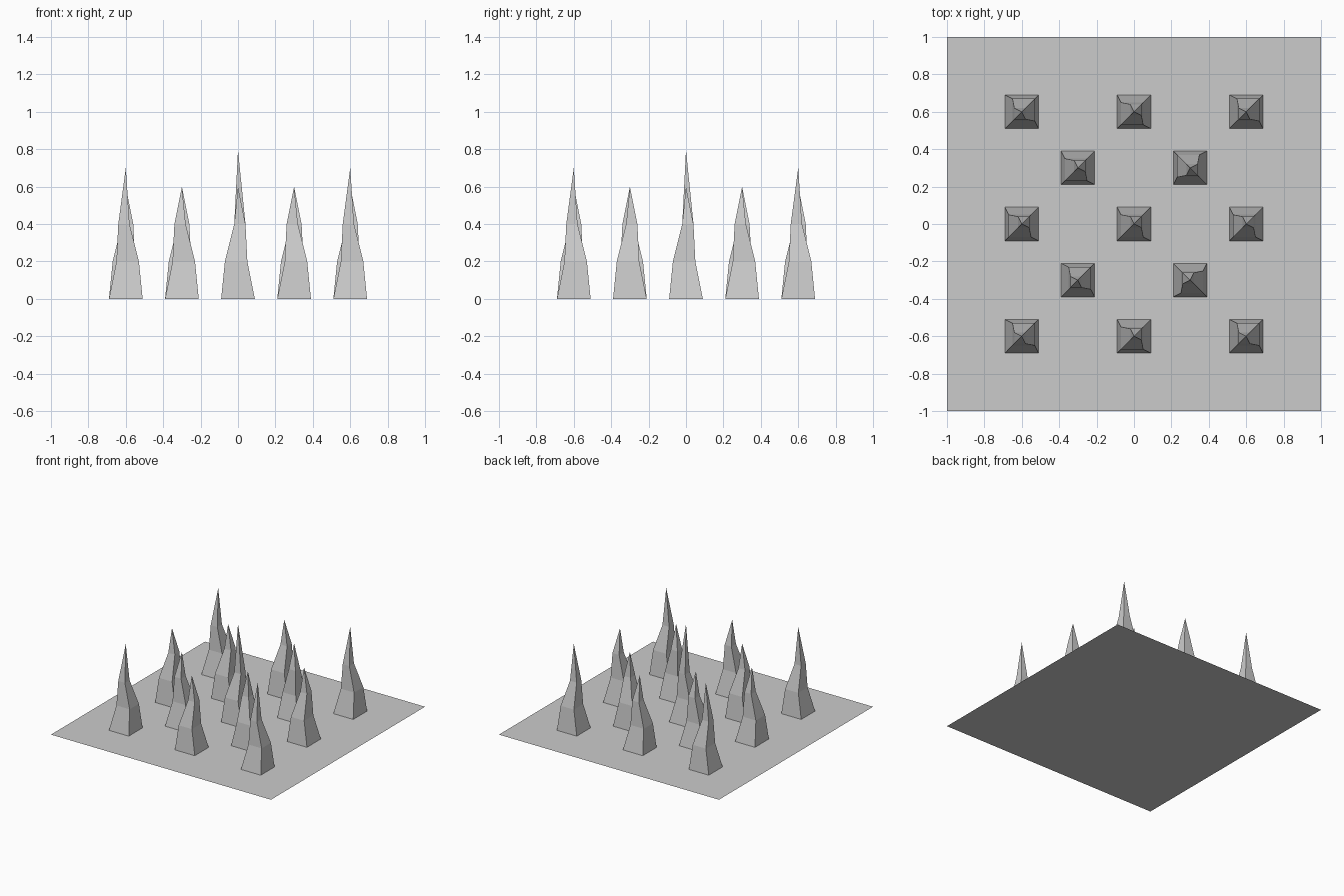
import bpy, bmesh

if "Cube" in bpy.data.objects:
    bpy.data.objects.remove(bpy.data.objects["Cube"])

# Flat square floor
bpy.ops.mesh.primitive_plane_add(size=2, location=(0, 0, 0))
bpy.context.object.name = "floor"


def spike(name, x, y, height, sx, sy):
    """Four-sided crooked spike: lower ring leans toward (sx, sy), upper ring away."""
    bm = bmesh.new()
    rings = []
    for half, shift, z in ((0.09, 0, 0), (0.06, 0.01, 0.2), (0.03, -0.01, 0.4)):
        rings.append([bm.verts.new((shift * sx + half * a, shift * sy + half * b, z))
                      for a, b in ((-1, -1), (1, -1), (1, 1), (-1, 1))])
    tip = bm.verts.new((0, 0, height))
    for i in range(4):
        j = (i + 1) % 4
        for low, high in zip(rings, rings[1:]):
            bm.faces.new((low[i], low[j], high[j], high[i]))
        bm.faces.new((rings[-1][i], rings[-1][j], tip))
    mesh = bpy.data.meshes.new(name)
    bm.to_mesh(mesh)
    bm.free()
    obj = bpy.data.objects.new(name, mesh)
    obj.location = (x, y, 0)
    bpy.context.collection.objects.link(obj)


# Tall centre spike
spike("centre_spike", 0, 0, 0.795, -1, -1)

# Corner spikes
for x in (-0.6, 0.6):
    for y in (-0.6, 0.6):
        spike("corner_spike", x, y, 0.7, 1, 1)

# Spikes midway along each side
for x, y in ((0.6, 0), (-0.6, 0), (0, 0.6), (0, -0.6)):
    spike("side_spike", x, y, 0.6, -1, -1)

# Inner spikes, each turned a different way
for x, y, sx, sy in ((-0.3, -0.3, 1, 1), (-0.3, 0.3, -1, -1),
                     (0.3, 0.3, -1, 1), (0.3, -0.3, 1, -1)):
    spike("inner_spike", x, y, 0.6, sx, sy)
